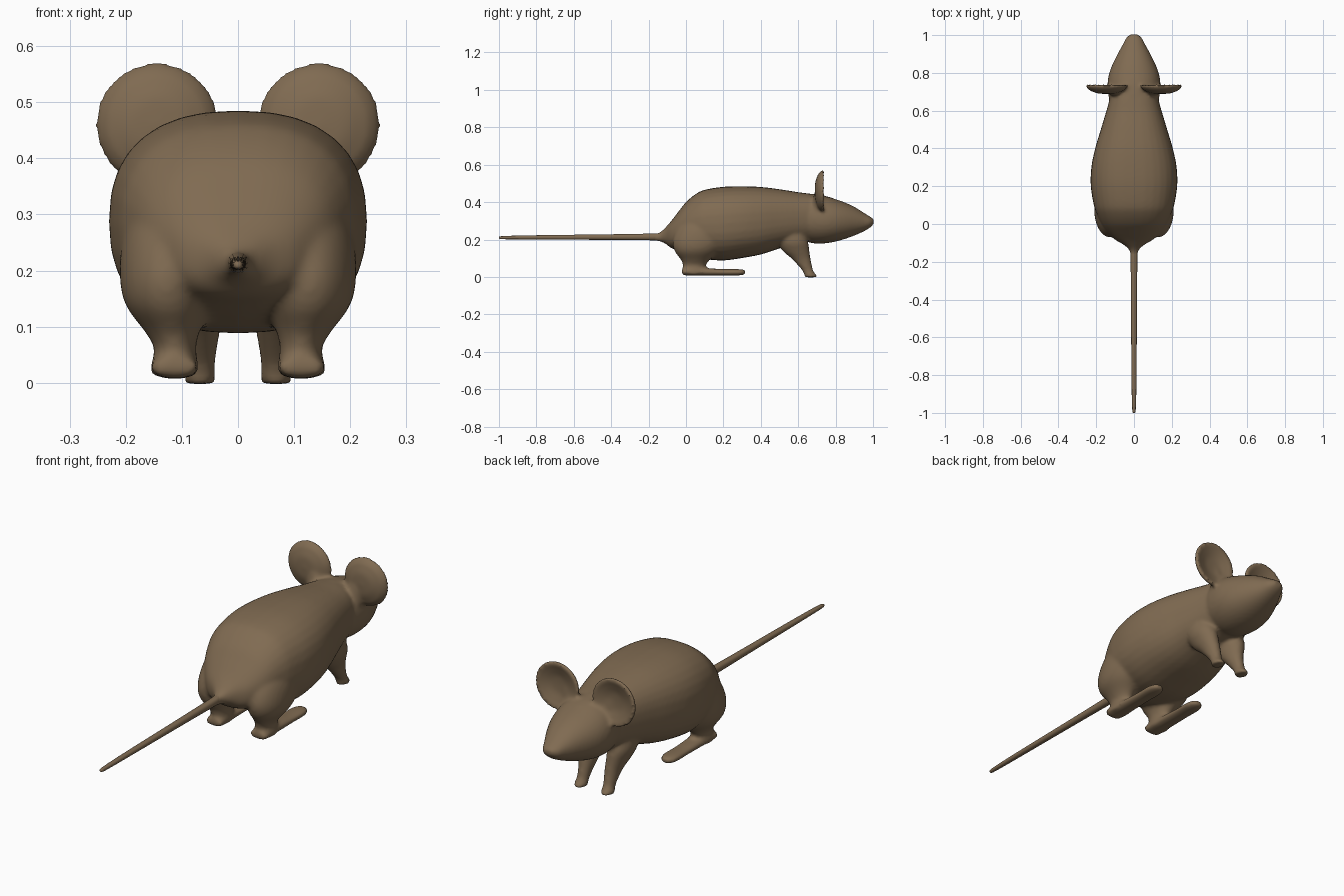
import bpy, bmesh, math
from mathutils import Vector

fur = bpy.data.materials.new("brown fur")
fur.diffuse_color = (0.216, 0.147, 0.084, 1)


def smooth_stations(stations, steps):
    """Catmull-Rom interpolation between stations."""
    out = []
    last = len(stations) - 1
    for i in range(last):
        p = [Vector(stations[min(max(i + k, 0), last)]) for k in (-1, 0, 1, 2)]
        for s in range(steps):
            t = s / steps
            out.append(0.5 * (2 * p[1] + (p[2] - p[0]) * t
                              + (2 * p[0] - 5 * p[1] + 4 * p[2] - p[3]) * t * t
                              + (3 * p[1] - p[0] - 3 * p[2] + p[3]) * t ** 3))
    out.append(Vector(stations[last]))
    return out


def loft(bm, stations, axis, n=2.0, sides=32, steps=4, mirror=1):
    """Skin rings (position along axis, centre a, centre b, radius a, radius b)."""
    rings = []
    for t, a, b, ra, rb in smooth_stations(stations, steps):
        ring = []
        for k in range(sides):
            ang = 2 * math.pi * k / sides
            c, s = math.cos(ang), math.sin(ang)
            u = a + ra * math.copysign(abs(c) ** (2 / n), c)
            v = b + rb * math.copysign(abs(s) ** (2 / n), s)
            ring.append(bm.verts.new((u * mirror, t, v) if axis == 'Y' else (u * mirror, v, t)))
        rings.append(ring)
    for r0, r1 in zip(rings, rings[1:]):
        for k in range(sides):
            j = (k + 1) % sides
            bm.faces.new((r0[k], r0[j], r1[j], r1[k]))
    bm.faces.new(rings[0])
    bm.faces.new(rings[-1])


def ear(bm, side):
    """Shallow cup turned around a front-to-back axis."""
    profile = [(0.002, 0.688), (0.05, 0.691), (0.09, 0.706), (0.107, 0.722), (0.112, 0.733),
               (0.104, 0.740), (0.08, 0.730), (0.04, 0.717), (0.002, 0.715)]
    sides = 40
    rings = [[bm.verts.new((side * (0.144 + r * math.cos(2 * math.pi * k / sides)), y,
                            0.460 + r * math.sin(2 * math.pi * k / sides)))
              for k in range(sides)] for r, y in profile]
    for r0, r1 in zip(rings, rings[1:]):
        for k in range(sides):
            j = (k + 1) % sides
            bm.faces.new((r0[k], r0[j], r1[j], r1[k]))
    bm.faces.new(rings[0])
    bm.faces.new(rings[-1])


def finish(name, bm):
    bmesh.ops.recalc_face_normals(bm, faces=bm.faces)
    me = bpy.data.meshes.new(name)
    bm.to_mesh(me)
    bm.free()
    me.materials.append(fur)
    me.shade_smooth()
    ob = bpy.data.objects.new(name, me)
    bpy.context.collection.objects.link(ob)
    return ob


bm = bmesh.new()

# Torso: y, half width, bottom, top
torso = [(-0.18, 0.018, 0.195, 0.231), (-0.14, 0.024, 0.190, 0.238), (-0.11, 0.055, 0.178, 0.264),
         (-0.08, 0.105, 0.155, 0.298), (-0.04, 0.145, 0.140, 0.350), (0.0, 0.172, 0.125, 0.400),
         (0.05, 0.196, 0.108, 0.442), (0.10, 0.213, 0.095, 0.466), (0.20, 0.229, 0.088, 0.482),
         (0.30, 0.226, 0.101, 0.485), (0.40, 0.206, 0.120, 0.481), (0.50, 0.176, 0.152, 0.469),
         (0.60, 0.146, 0.180, 0.453), (0.68, 0.122, 0.195, 0.442), (0.74, 0.09, 0.220, 0.420)]
loft(bm, [(y, 0, (lo + hi) / 2, w, (hi - lo) / 2) for y, w, lo, hi in torso], 'Y', n=2.4)

# Head: y, half width, bottom, top
head = [(0.62, 0.09, 0.215, 0.430), (0.655, 0.128, 0.186, 0.444), (0.70, 0.138, 0.178, 0.441),
        (0.75, 0.140, 0.180, 0.432), (0.80, 0.131, 0.189, 0.416), (0.85, 0.112, 0.203, 0.398),
        (0.90, 0.087, 0.221, 0.375), (0.95, 0.060, 0.243, 0.344), (0.985, 0.042, 0.264, 0.322),
        (1.004, 0.022, 0.283, 0.310)]
loft(bm, [(y, 0, (lo + hi) / 2, w, (hi - lo) / 2) for y, w, lo, hi in head], 'Y', n=2.1)

hind_leg = [(0.012, 0.113, 0.042, 0.042, 0.060), (0.030, 0.113, 0.042, 0.043, 0.062),
            (0.060, 0.112, 0.045, 0.037, 0.062), (0.090, 0.117, 0.050, 0.048, 0.076),
            (0.140, 0.125, 0.060, 0.076, 0.122), (0.200, 0.125, 0.080, 0.086, 0.150),
            (0.280, 0.110, 0.100, 0.090, 0.140), (0.360, 0.090, 0.100, 0.060, 0.080)]
hind_foot = [(-0.022, 0.113, 0.028, 0.034, 0.016), (0.0, 0.113, 0.028, 0.042, 0.020),
             (0.10, 0.113, 0.027, 0.040, 0.020), (0.20, 0.113, 0.025, 0.038, 0.017),
             (0.27, 0.113, 0.025, 0.039, 0.017), (0.305, 0.113, 0.025, 0.028, 0.015),
             (0.318, 0.113, 0.025, 0.014, 0.010)]
front_leg = [(-0.002, 0.068, 0.668, 0.027, 0.034), (0.012, 0.068, 0.664, 0.028, 0.033),
             (0.030, 0.067, 0.653, 0.026, 0.029), (0.060, 0.066, 0.637, 0.029, 0.037),
             (0.100, 0.067, 0.614, 0.036, 0.052), (0.140, 0.073, 0.588, 0.046, 0.072),
             (0.190, 0.080, 0.572, 0.055, 0.080), (0.260, 0.080, 0.560, 0.045, 0.065)]
ear_root = [(0.36, 0.090, 0.702, 0.045, 0.030), (0.41, 0.096, 0.702, 0.040, 0.024),
            (0.46, 0.110, 0.704, 0.030, 0.014)]

# Paired limbs and ears
for side in (-1, 1):
    loft(bm, hind_leg, 'Z', mirror=side)
    loft(bm, hind_foot, 'Y', n=2.3, mirror=side)
    loft(bm, front_leg, 'Z', mirror=side)
    loft(bm, ear_root, 'Z', mirror=side)
    ear(bm, side)

# Fuse the parts into one soft skin
body = finish("mouse_body", bm)
remesh = body.modifiers.new("fuse", 'REMESH')
remesh.mode = 'VOXEL'
remesh.voxel_size = 0.0085
remesh.use_smooth_shade = True
soften = body.modifiers.new("soften", 'SMOOTH')
soften.factor = 0.5
soften.iterations = 8

# Tail
bm = bmesh.new()
tail = [(-1.0, 0, 0.210, 0.004, 0.004), (-0.985, 0, 0.210, 0.009, 0.008),
        (-0.90, 0, 0.211, 0.012, 0.010), (-0.72, 0, 0.212, 0.014, 0.012),
        (-0.40, 0, 0.213, 0.016, 0.015), (-0.18, 0, 0.214, 0.018, 0.018),
        (-0.08, 0, 0.216, 0.020, 0.020)]
loft(bm, tail, 'Y', n=2.4, sides=12)
finish("tail", bm)
